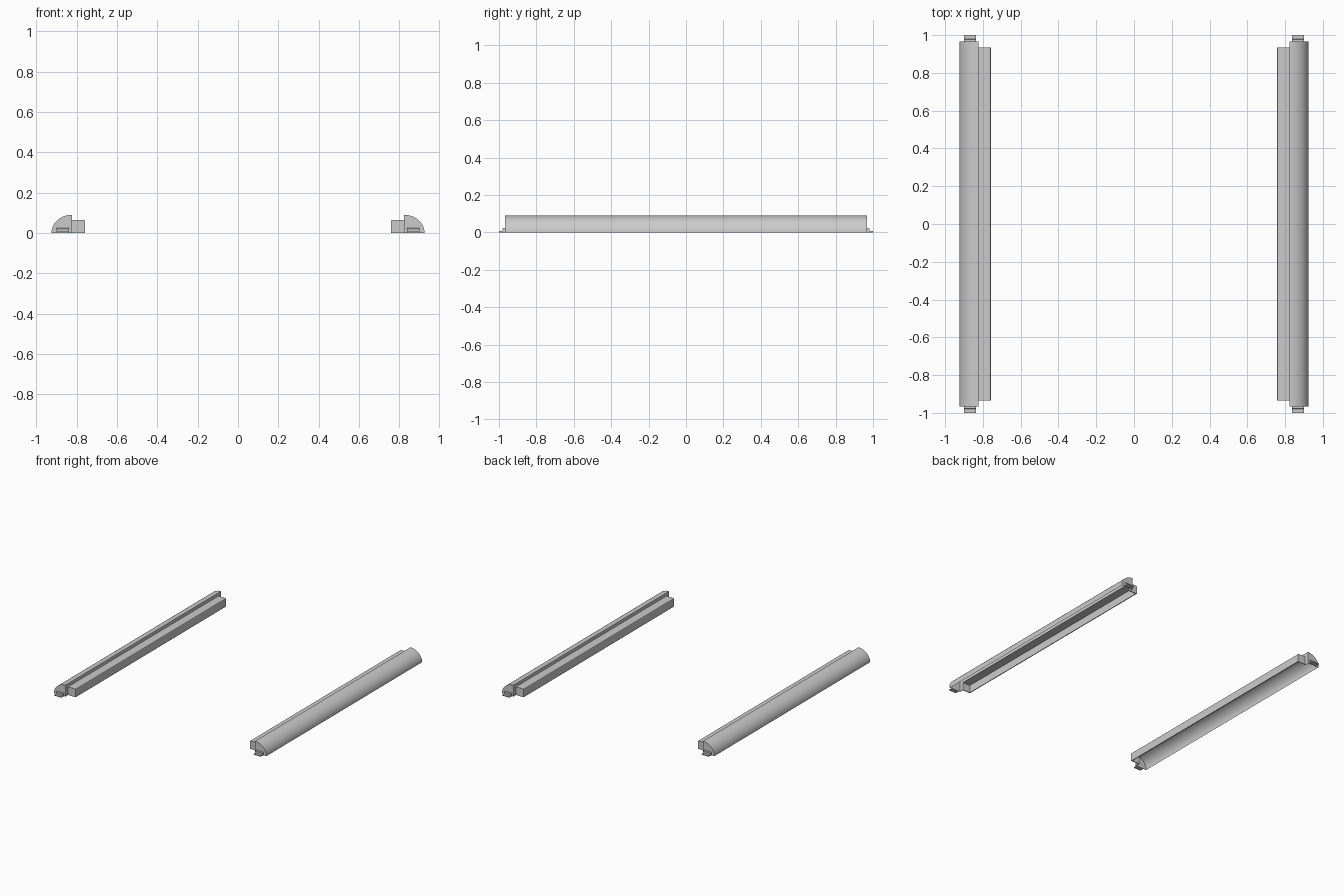
import bpy, bmesh, math

if "Cube" in bpy.data.objects:
    bpy.data.objects.remove(bpy.data.objects["Cube"])

Z_FLOOR = -0.03


def extrude(name, pts, axis, lo, hi):
    """Prism from a 2D profile. axis 'Y': pts are (x, z); axis 'X': pts are (y, z)."""
    place = (lambda p, t: (p[0], t, p[1])) if axis == 'Y' else (lambda p, t: (t, p[0], p[1]))
    bm = bmesh.new()
    a = [bm.verts.new(place(p, lo)) for p in pts]
    b = [bm.verts.new(place(p, hi)) for p in pts]
    bm.faces.new(a)
    bm.faces.new(b[::-1])
    n = len(pts)
    for i in range(n):
        bm.faces.new((a[i], b[i], b[(i + 1) % n], a[(i + 1) % n]))
    bmesh.ops.recalc_face_normals(bm, faces=bm.faces)
    me = bpy.data.meshes.new(name)
    bm.to_mesh(me)
    bm.free()
    ob = bpy.data.objects.new(name, me)
    bpy.context.collection.objects.link(ob)
    return ob


def quarter(x0, rx, rz, z_low, n=20):
    """Quarter-round profile with its flat side at x0."""
    arc = [(x0 + rx * math.sin(i * math.pi / 2 / n), rz * math.cos(i * math.pi / 2 / n))
           for i in range(n + 1)]
    if z_low < 0:
        arc.append((x0 + rx, z_low))
    return arc + [(x0, z_low)]


def boolean(ob, other, op):
    m = ob.modifiers.new(op.title(), 'BOOLEAN')
    m.operation, m.object, m.solver = op, other, 'EXACT'
    other.hide_render = True
    other.hide_set(True)


def mirror(ob, x, y):
    m = ob.modifiers.new("Mirror", 'MIRROR')
    m.use_axis = (x, y, False)
    m.use_clip = False
    m.use_mirror_merge = False


# Quarter-round outer rail joined to the lower inner ledge
rail = extrude("side_rail", quarter(0.824, 0.101, 0.09, 0), 'Y', -0.967, 0.967)
ledge = extrude("inner_ledge", [(0.758, 0), (0.758, 0.059), (0.760, 0.063), (0.764, 0.065),
                                (0.83, 0.065), (0.83, 0)], 'Y', -0.935, 0.935)
boolean(rail, ledge, 'UNION')

# Hollow underside
rail_void = extrude("rail_cavity", quarter(0.830, 0.089, 0.084, Z_FLOOR), 'Y', -0.961, 0.961)
ledge_void = extrude("ledge_cavity", [(0.764, Z_FLOOR), (0.764, 0.059), (0.84, 0.059),
                                      (0.84, Z_FLOOR)], 'Y', -0.929, 0.929)
boolean(rail, rail_void, 'DIFFERENCE')
boolean(rail, ledge_void, 'DIFFERENCE')

# Bake the booleans, then remove the helpers
deps = bpy.context.evaluated_depsgraph_get()
baked = bpy.data.meshes.new_from_object(rail.evaluated_get(deps))
rail.modifiers.clear()
rail.data = baked
for helper in (ledge, rail_void, ledge_void):
    bpy.data.objects.remove(helper)
mirror(rail, True, False)

# Stepped clip tabs at the four rail ends
tab = extrude("end_tab", [(0.964, 0), (0.964, 0.024), (0.976, 0.024), (0.980, 0.020),
                          (0.980, 0.007), (1.0, 0.007), (1.0, 0)], 'X', 0.837, 0.899)
mirror(tab, True, True)

# Smooth the curved surface only
bpy.ops.object.select_all(action='DESELECT')
rail.select_set(True)
bpy.context.view_layer.objects.active = rail
bpy.ops.object.shade_smooth_by_angle(angle=math.radians(25))
